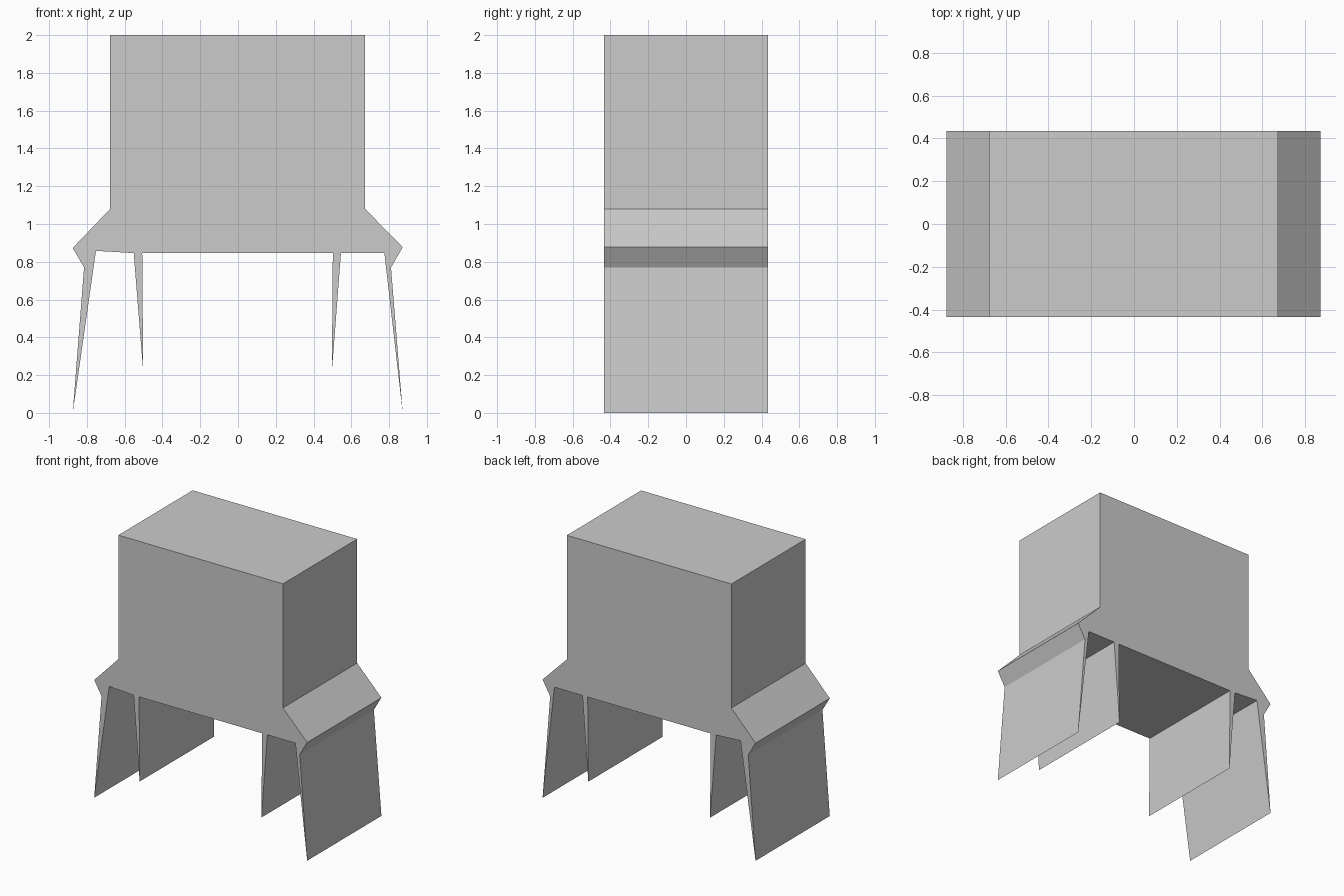
import bpy
import bmesh
from mathutils import Vector

if "Cube" in bpy.data.objects:
    bpy.data.objects.remove(bpy.data.objects["Cube"])

HALF_DEPTH = 0.435

grey = bpy.data.materials.new("plain grey")
grey.diffuse_color = (0.6, 0.6, 0.6, 1.0)
grey.use_nodes = True
grey.node_tree.nodes["Principled BSDF"].inputs["Base Color"].default_value = grey.diffuse_color


def extrude_profile(name, points):
    """Extrude an x-z outline along y into a solid."""
    bm = bmesh.new()
    face = bm.faces.new([bm.verts.new((x, -HALF_DEPTH, z)) for x, z in points])
    result = bmesh.ops.extrude_face_region(bm, geom=[face], use_keep_orig=True)
    moved = [v for v in result["geom"] if isinstance(v, bmesh.types.BMVert)]
    bmesh.ops.translate(bm, verts=moved, vec=Vector((0, 2 * HALF_DEPTH, 0)))
    bmesh.ops.recalc_face_normals(bm, faces=bm.faces)
    mesh = bpy.data.meshes.new(name)
    bm.to_mesh(mesh)
    bm.free()
    mesh.materials.append(grey)
    obj = bpy.data.objects.new(name, mesh)
    bpy.context.collection.objects.link(obj)
    return obj


# Block, flared shoulders and tapering blade legs share one outline
block = [(-0.677, 2.0), (0.673, 2.0)]
right_shoulder = [(0.673, 1.08), (0.872, 0.877), (0.81, 0.77)]
right_legs = [(0.872, 0.0), (0.775, 0.846), (0.545, 0.846),
              (0.497, 0.22), (0.502, 0.846)]
left_legs = [(-0.507, 0.846), (-0.502, 0.22), (-0.552, 0.846),
             (-0.752, 0.858), (-0.875, 0.0)]
left_shoulder = [(-0.815, 0.77), (-0.875, 0.873), (-0.677, 1.08)]

extrude_profile("block_with_legs",
                block + right_shoulder + right_legs + left_legs + left_shoulder)
